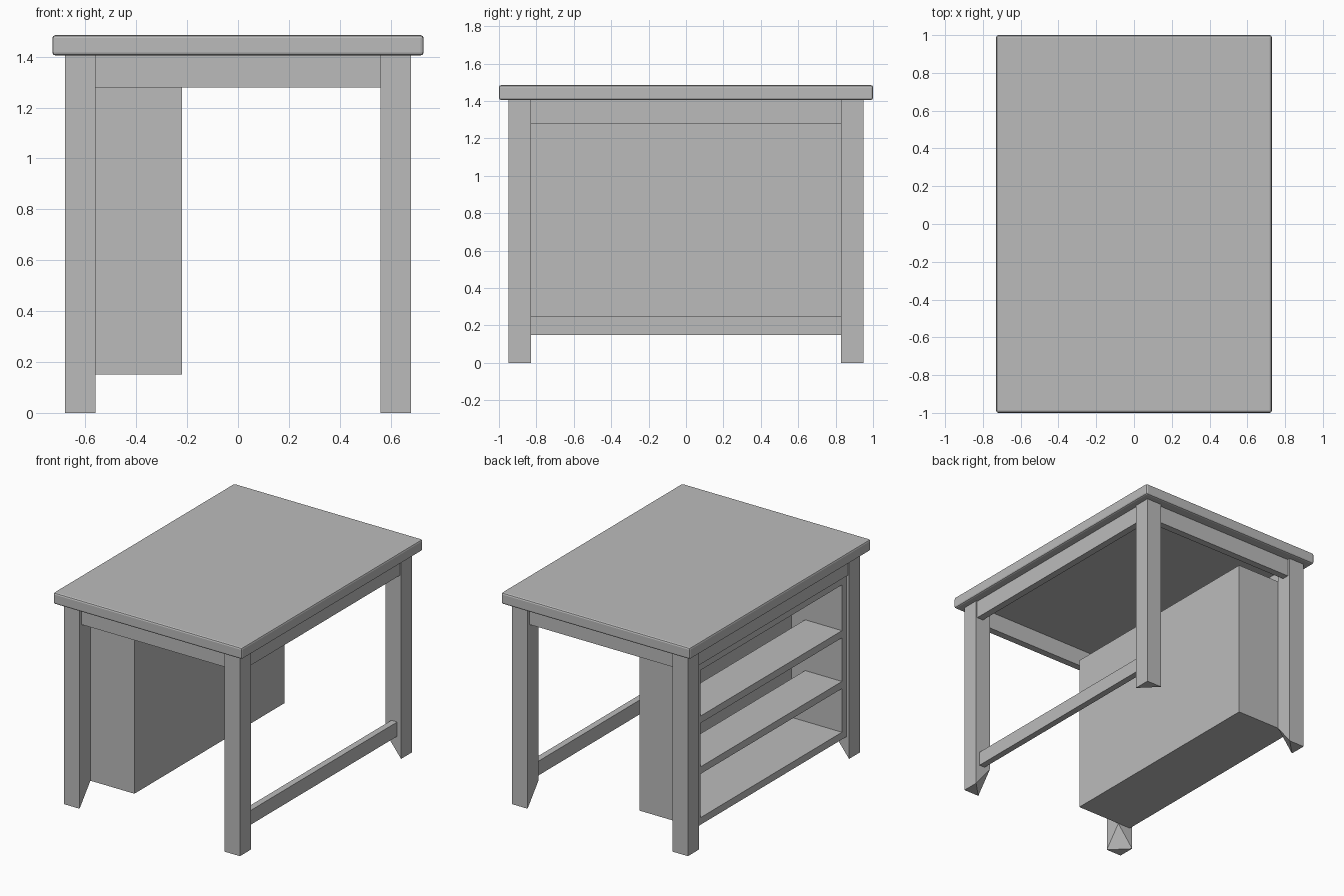
import bpy, bmesh
from mathutils import Vector

old = bpy.data.objects.get("Cube")
if old:
    bpy.data.objects.remove(old, do_unlink=True)

GREY = (0.5, 0.5, 0.5, 1)
mat = bpy.data.materials.new("plain_grey")
mat.use_nodes = True
mat.diffuse_color = GREY
bsdf = next(n for n in mat.node_tree.nodes if n.type == 'BSDF_PRINCIPLED')
bsdf.inputs["Base Color"].default_value = GREY


def box(name, x, y, z, bevel=0, cut=None):
    """Box from (low, high) ranges; cut = (point, normal) trims the normal's side."""
    bm = bmesh.new()
    bmesh.ops.create_cube(bm, size=1)
    for v in bm.verts:
        v.co = Vector([r[0] + (c + 0.5) * (r[1] - r[0]) for c, r in zip(v.co, (x, y, z))])
    if cut:
        res = bmesh.ops.bisect_plane(bm, geom=bm.verts[:] + bm.edges[:] + bm.faces[:], dist=1e-5,
                                     plane_co=cut[0], plane_no=cut[1], clear_outer=True)
        bmesh.ops.holes_fill(bm, edges=[e for e in bm.edges if e.is_boundary])
        bmesh.ops.recalc_face_normals(bm, faces=bm.faces[:])
    me = bpy.data.meshes.new(name)
    bm.to_mesh(me)
    bm.free()
    me.materials.append(mat)
    ob = bpy.data.objects.new(name, me)
    bpy.context.collection.objects.link(ob)
    if bevel:
        mod = ob.modifiers.new("soft_edges", 'BEVEL')
        mod.width = bevel
        mod.segments = 2
    return ob


def span(a, b):
    return (min(a, b), max(a, b))


# Table top
box("table_top", (-0.73, 0.73), (-1, 1), (1.405, 1.485), bevel=0.012)

# Legs, each with its inner bottom corner sliced off
OUT_X, IN_X, OUT_Y, IN_Y = 0.68, 0.56, 0.95, 0.83
for sx, side in ((-1, "right"), (1, "left")):
    for sy, end in ((-1, "front"), (1, "back")):
        a = Vector((sx * OUT_X, sy * IN_Y, 0))
        b = Vector((sx * IN_X, sy * OUT_Y, 0))
        apex = Vector((sx * IN_X, sy * IN_Y, 0.15))
        n = (b - a).cross(apex - a).normalized()
        if n.z > 0:
            n = -n
        box(f"{end}_{side}_leg", span(sx * OUT_X, sx * IN_X), span(sy * OUT_Y, sy * IN_Y),
            (0, 1.405), cut=(a, n))

# Rails under the top
for s, end, side in ((-1, "front", "right"), (1, "back", "left")):
    box(f"{end}_rail", (-IN_X, IN_X), span(s * 0.93, s * 0.88), (1.28, 1.405))
    box(f"{side}_rail", span(s * 0.67, s * 0.62), (-IN_Y, IN_Y), (1.28, 1.405))

# Low stretcher on the open side
box("stretcher", (0.605, 0.65), (-IN_Y, IN_Y), (0.15, 0.25))

# Shelf cabinet, open towards the outside
FACE, REAR, T = -0.66, -0.22, 0.05
LOW, HIGH = 0.15, 1.28
inner = (-IN_Y + T, IN_Y - T)
box("cabinet_back", (REAR - T, REAR), (-IN_Y, IN_Y), (LOW, HIGH))
for s, end in ((-1, "front"), (1, "back")):
    box(f"cabinet_{end}_panel", (FACE, REAR - T), span(s * IN_Y, s * (IN_Y - T)), (LOW, HIGH))
box("cabinet_bottom", (FACE, REAR - T), inner, (LOW, LOW + T))
box("cabinet_lid", (FACE, REAR - T), inner, (HIGH - T, HIGH))
for i, z in enumerate((0.53, 0.885)):
    box(f"shelf_{i + 1}", (FACE, -0.375), inner, (z - T / 2, z + T / 2))
